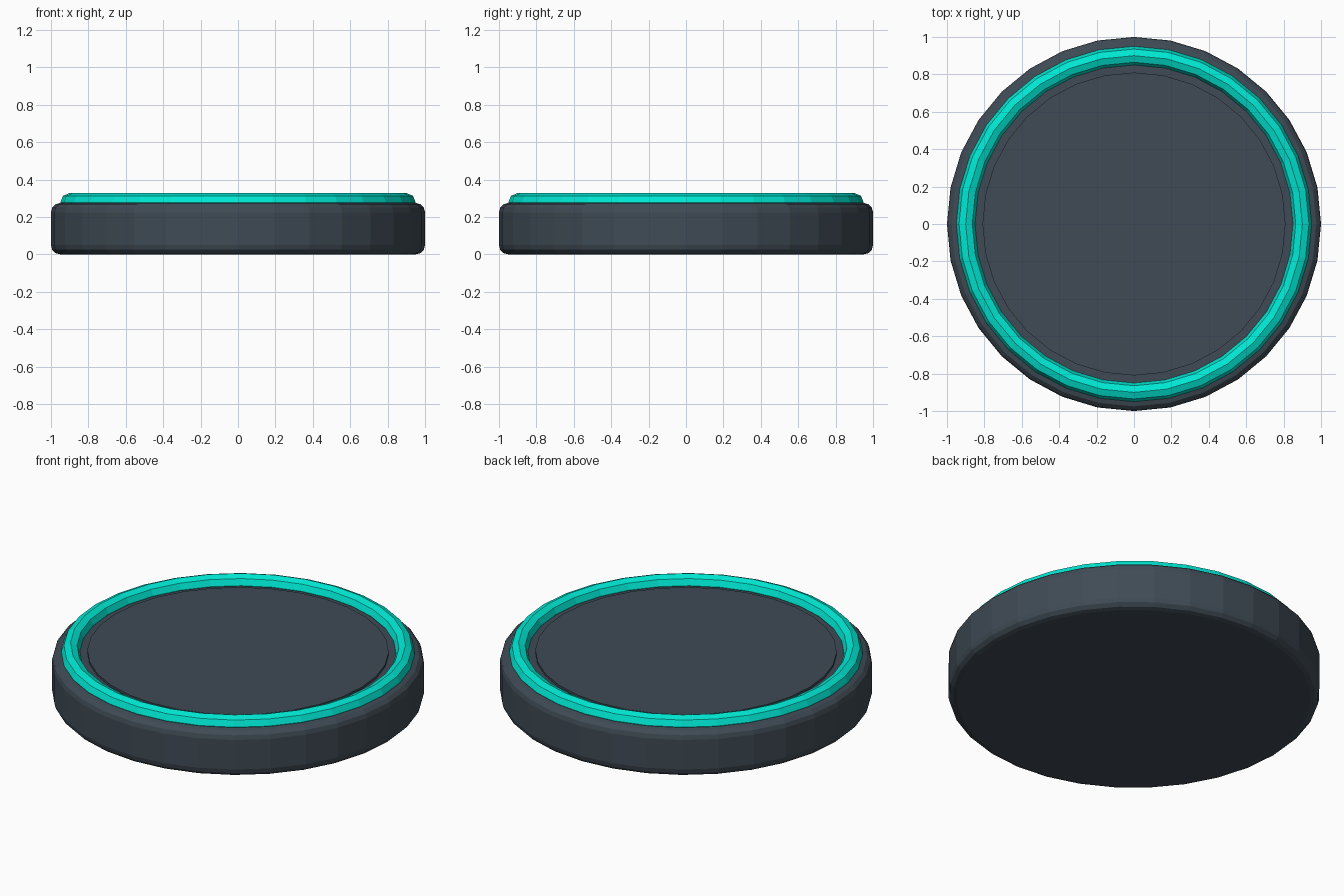
import bpy, bmesh, math

if "Cube" in bpy.data.objects:
    bpy.data.objects.remove(bpy.data.objects["Cube"])

SIDES = 32


def paint(obj, name, colour):
    mat = bpy.data.materials.new(name)
    mat.diffuse_color = colour
    mat.use_nodes = True
    mat.node_tree.nodes["Principled BSDF"].inputs["Base Color"].default_value = mat.diffuse_color
    obj.data.materials.append(mat)


def lathe(name, profile, closed=False):
    """Revolve (radius, z) points around z; open profiles are capped."""
    bm = bmesh.new()
    rings = [[bm.verts.new((r * math.cos(a), r * math.sin(a), z))
              for a in (2 * math.pi * i / SIDES for i in range(SIDES))]
             for r, z in profile]
    pairs = list(zip(rings, rings[1:]))
    if closed:
        pairs.append((rings[-1], rings[0]))
    else:
        bm.faces.new(rings[0][::-1])
        bm.faces.new(rings[-1])
    for low, high in pairs:
        for i in range(SIDES):
            j = (i + 1) % SIDES
            bm.faces.new((low[i], low[j], high[j], high[i]))
    bmesh.ops.recalc_face_normals(bm, faces=bm.faces)
    mesh = bpy.data.meshes.new(name)
    bm.to_mesh(mesh)
    bm.free()
    obj = bpy.data.objects.new(name, mesh)
    bpy.context.collection.objects.link(obj)
    return obj


SLATE = (0.05, 0.07, 0.09, 1)
TEAL = (0.0, 0.8, 0.65, 1)
TOP, BEVEL = 0.275, 0.05

# Puck-shaped base with rounded rims
arc = [math.radians(a) for a in (0, 30, 60, 90)]
lower = [(1 - BEVEL + BEVEL * math.sin(a), BEVEL - BEVEL * math.cos(a)) for a in arc]
upper = [(r, TOP - z) for r, z in reversed(lower)]
base = lathe("base", lower + upper)
paint(base, "slate", SLATE)

# Glowing rim, an eight-sided tube half sunk in the base
tube = [(0.9 + 0.05 * math.cos(k * math.pi / 4), 0.278 + 0.05 * math.sin(k * math.pi / 4))
        for k in range(8)]
rim = lathe("light_ring", tube, closed=True)
paint(rim, "teal", TEAL)

# Slightly raised top plate inside the rim
plate = lathe("top_plate", [(0.81, 0.25), (0.81, 0.288)])
paint(plate, "plate_slate", SLATE)
